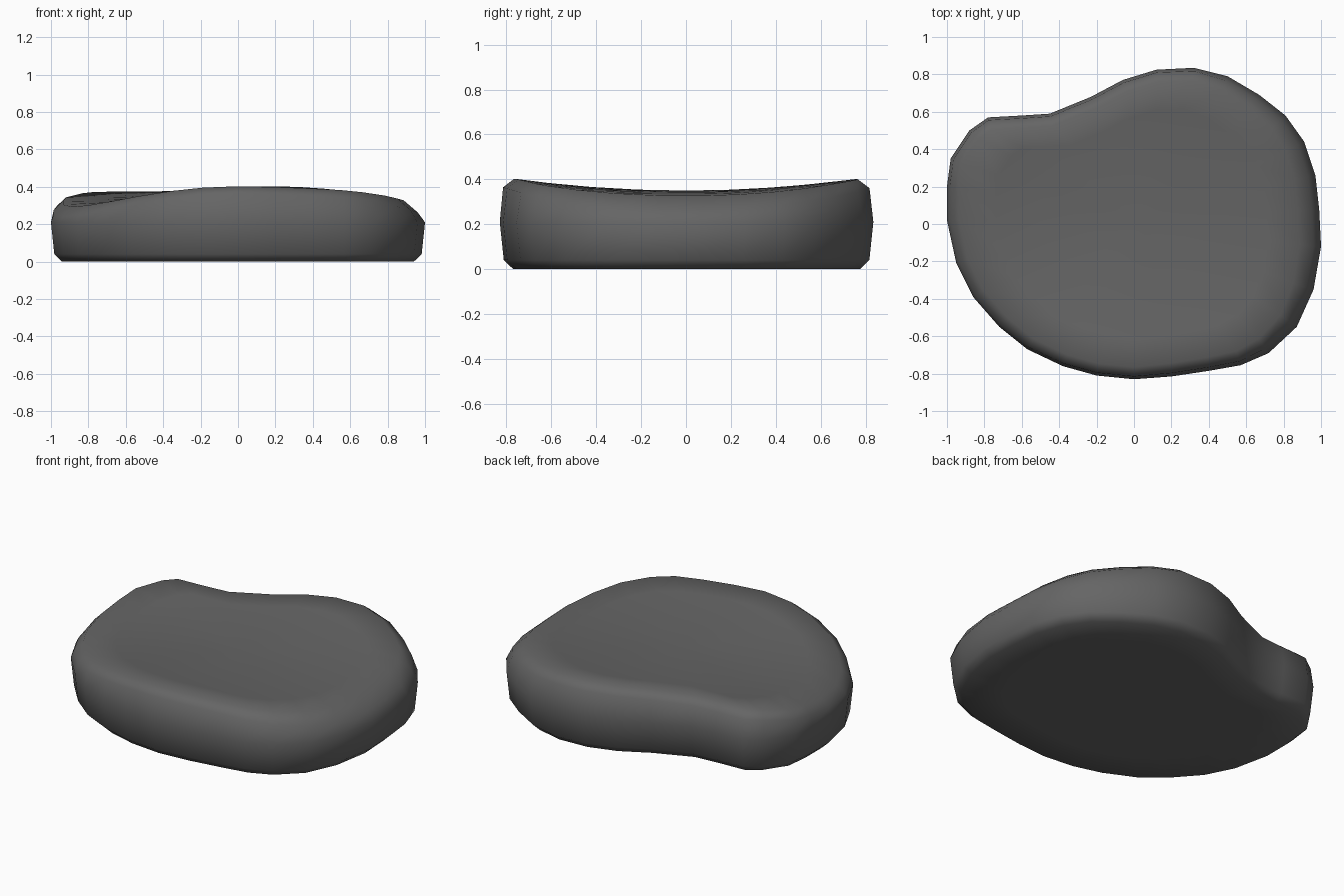
import bpy, bmesh
from mathutils import Vector

cube = bpy.data.objects.get("Cube")
if cube:
    bpy.data.objects.remove(cube, do_unlink=True)

stone_grey = bpy.data.materials.new("stone_grey")
stone_grey.use_nodes = True
GREY = (0.13, 0.13, 0.13, 1)
stone_grey.diffuse_color = GREY
stone_grey.node_tree.nodes["Principled BSDF"].inputs["Base Color"].default_value = GREY

# Widest outline of the stone, counter-clockwise
outline = [Vector(p) for p in (
    (1, -.12), (.99, .08), (.97, .26), (.91, .44), (.81, .58), (.67, .69), (.5, .79),
    (.32, .835), (.12, .825), (-.06, .77), (-.23, .68), (-.45, .59), (-.6, .58),
    (-.78, .57), (-.88, .5), (-.98, .35), (-1, .2), (-1, .02), (-.95, -.21),
    (-.86, -.39), (-.72, -.55), (-.57, -.67), (-.38, -.76), (-.2, -.81), (0, -.83),
    (.2, -.815), (.4, -.785), (.57, -.755), (.72, -.69), (.87, -.55), (.96, -.35))]
count = len(outline)
centre = Vector((.05, 0))


def outward(i):
    t = outline[(i + 1) % count] - outline[i - 1]
    return Vector((t.y, -t.x)).normalized()


def top_height(p):
    """Shallow dish, dropping at the front corner and along one end."""
    drop = .11 * p.x ** 2 * (.5 - p.y) if p.x < 0 else .03 * p.x ** 2
    return .35 + .09 * p.y ** 2 - max(drop, 0)


bm = bmesh.new()
rings = []


def add_ring(inset, height, scale=1):
    """inset and height are functions of (outline point, outward normal)."""
    ring = []
    for i, p in enumerate(outline):
        n = outward(i)
        q = centre + (p - n * inset(p, n) - centre) * scale
        ring.append(bm.verts.new((q.x, q.y, height(q, n))))
    rings.append(ring)


def round_off(n):
    return max(n.x, 0)


def top_inset(p, n):
    return .065 + .05 * round_off(n)


# Underside, rounded foot, wall and rounded shoulder
for s in (.4, .75, 1):
    add_ring(lambda p, n: .06, lambda q, n: 0, s)
add_ring(lambda p, n: .018, lambda q, n: .04)
add_ring(lambda p, n: 0, lambda q, n: .21)
add_ring(lambda p, n: .015 + .025 * round_off(n),
         lambda q, n: top_height(q) - .045 - .015 * round_off(n))
# Dished top
for s in (1, .8, .55, .28):
    add_ring(top_inset, lambda q, n: top_height(q), s)

for low, high in zip(rings, rings[1:]):
    for i in range(count):
        j = (i + 1) % count
        bm.faces.new((low[i], low[j], high[j], high[i]))
bottom_mid = bm.verts.new((centre.x, centre.y, 0))
top_mid = bm.verts.new((centre.x, centre.y, top_height(centre)))
for i in range(count):
    j = (i + 1) % count
    bm.faces.new((rings[0][j], rings[0][i], bottom_mid))
    bm.faces.new((rings[-1][i], rings[-1][j], top_mid))
bmesh.ops.recalc_face_normals(bm, faces=bm.faces)
for f in bm.faces:
    f.smooth = True

mesh = bpy.data.meshes.new("flat_stone")
bm.to_mesh(mesh)
bm.free()
mesh.materials.append(stone_grey)
flat_stone = bpy.data.objects.new("flat_stone", mesh)
bpy.context.collection.objects.link(flat_stone)
